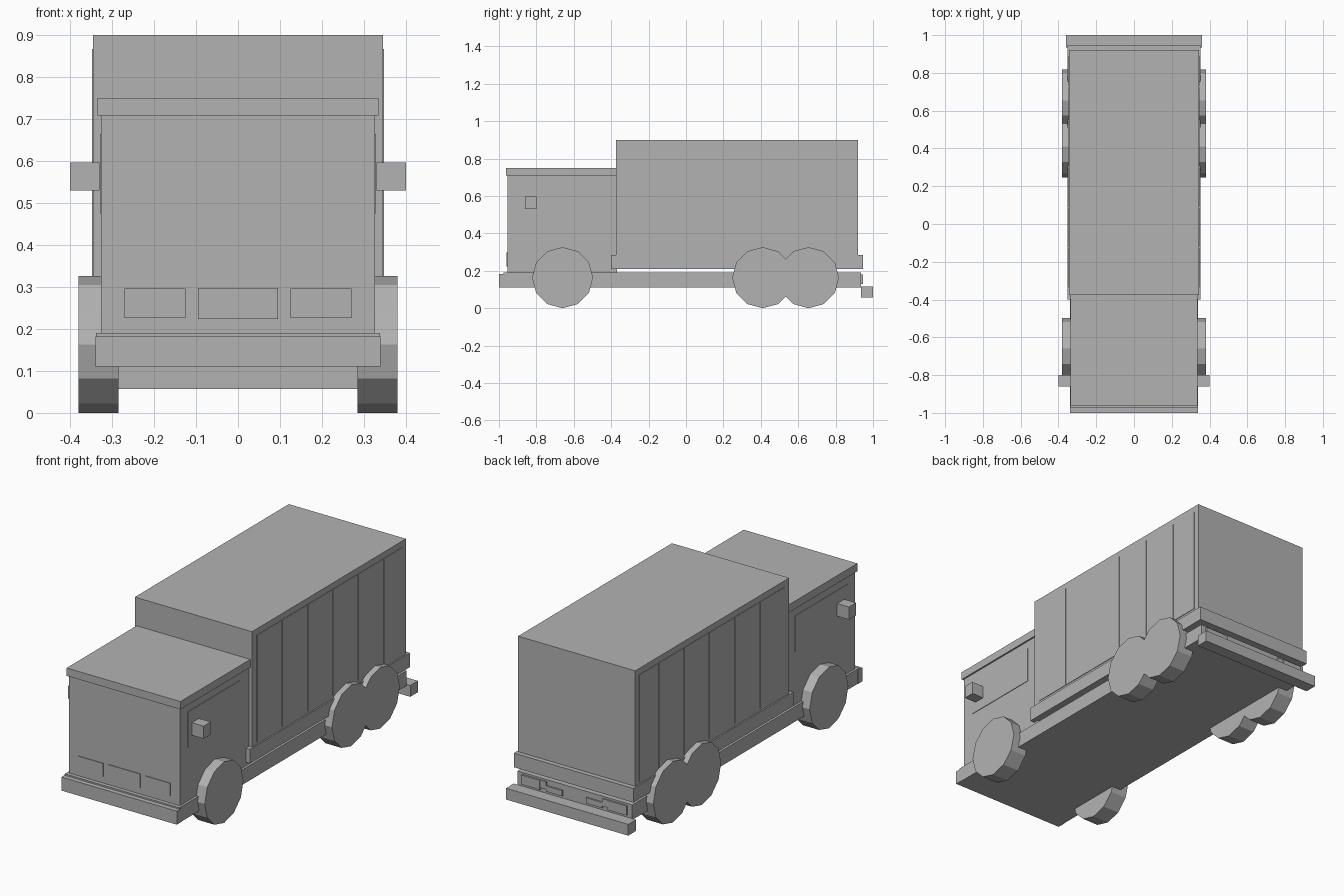
import bpy
import math

old = bpy.data.objects.get("Cube")
if old:
    bpy.data.objects.remove(old, do_unlink=True)

grey = bpy.data.materials.new("plain_grey")
grey.use_nodes = True
COLOUR = (0.45, 0.45, 0.45, 1)
grey.diffuse_color = COLOUR
grey.node_tree.nodes["Principled BSDF"].inputs["Base Color"].default_value = COLOUR


def finish(name):
    obj = bpy.context.object
    obj.name = name
    obj.data.materials.append(grey)
    return obj


def box(name, x, y, z):
    """Box from (min, max) ranges on each axis."""
    ranges = (x, y, z)
    bpy.ops.mesh.primitive_cube_add(size=1, location=[(a + b) / 2 for a, b in ranges])
    obj = finish(name)
    obj.scale = [abs(b - a) for a, b in ranges]
    return obj


def wide(name, half, y, z):
    return box(name, (-half, half), y, z)


def pair(name, x, y, z):
    for side, s in (("left", 1), ("right", -1)):
        box(f"{side}_{name}", (s * x[0], s * x[1]), y, z)


# Chassis and bumpers
wide("chassis", 0.338, (-0.975, 0.935), (0.11, 0.19))
wide("front_bumper", 0.34, (-1, -0.96), (0.11, 0.182))
wide("rear_bumper", 0.36, (0.935, 1), (0.057, 0.117))

# Cab
wide("cab", 0.326, (-0.955, -0.37), (0.19, 0.71))
wide("cab_roof", 0.335, (-0.963, -0.37), (0.708, 0.75))
pair("mirror", (0.33, 0.4), (-0.86, -0.8), (0.53, 0.597))
pair("side_window", (0.325, 0.329), (-0.89, -0.45), (0.475, 0.665))
pair("headlight", (0.125, 0.27), (-0.959, -0.954), (0.226, 0.296))
wide("grille", 0.095, (-0.959, -0.954), (0.224, 0.298))

# Cargo body with its side skirt and roller shutters
wide("cargo_body", 0.345, (-0.375, 0.92), (0.21, 0.9))
wide("body_skirt", 0.352, (-0.4, 0.945), (0.21, 0.285))
for i in range(6):
    start = -0.335 + 0.213 * i
    pair(f"shutter_{i + 1}", (0.344, 0.348), (start, min(start + 0.207, 0.89)), (0.3, 0.867))

# Tail lights
pair("tail_light", (0.2, 0.31), (0.93, 0.945), (0.13, 0.18))
pair("indicator", (0.165, 0.2), (0.93, 0.941), (0.14, 0.18))
pair("reverse_light", (0.07, 0.165), (0.93, 0.943), (0.13, 0.16))

# Twelve-sided wheels
for axle, y in (("front", -0.66), ("middle", 0.41), ("rear", 0.655)):
    for side, s in (("left", 1), ("right", -1)):
        bpy.ops.mesh.primitive_cylinder_add(
            vertices=12, radius=0.163, depth=0.095,
            location=(s * 0.3325, y, 0.163), rotation=(0, math.pi / 2, 0))
        finish(f"{axle}_{side}_wheel")
